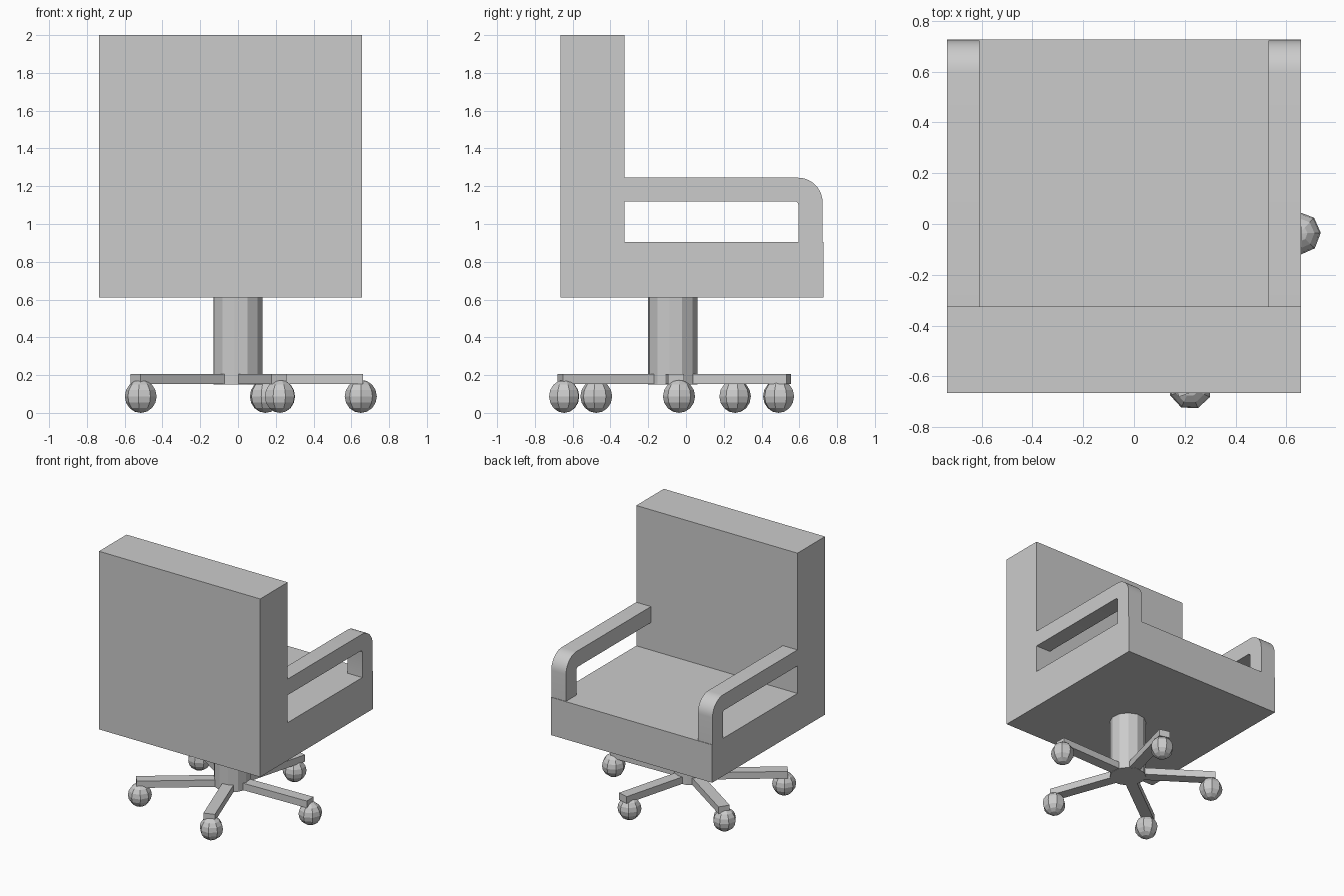
import bpy, bmesh
from math import sin, cos, pi, radians
from mathutils import Matrix, Vector

if "Cube" in bpy.data.objects:
    bpy.data.objects.remove(bpy.data.objects["Cube"])

X0, X1 = -0.735, 0.657          # body sides
ARM_W = 0.127
HUB = Vector((0, -0.07, 0))


def finish(name, bm, smooth=False):
    bmesh.ops.recalc_face_normals(bm, faces=bm.faces)
    mesh = bpy.data.meshes.new(name)
    bm.to_mesh(mesh)
    bm.free()
    ob = bpy.data.objects.new(name, mesh)
    bpy.context.collection.objects.link(ob)
    if smooth:
        bpy.ops.object.select_all(action='DESELECT')
        ob.select_set(True)
        bpy.context.view_layer.objects.active = ob
        bpy.ops.object.shade_smooth_by_angle(angle=radians(30))
    return ob


def extrude_x(name, profile, xa, xb, smooth=False):
    """Extrude a (y, z) outline from xa to xb."""
    bm = bmesh.new()
    face = bm.faces.new([bm.verts.new((xa, y, z)) for y, z in profile])
    ext = bmesh.ops.extrude_face_region(bm, geom=[face])
    verts = [g for g in ext['geom'] if isinstance(g, bmesh.types.BMVert)]
    bmesh.ops.translate(bm, verts=verts, vec=(xb - xa, 0, 0))
    return finish(name, bm, smooth)


def arc(cy, cz, r, n, a0, a1):
    return [(cy + r * cos(a0 + (a1 - a0) * i / n),
             cz + r * sin(a0 + (a1 - a0) * i / n)) for i in range(n + 1)]


# Seat and backrest in one L-shaped block
extrude_x("seat_and_back", [(-0.665, 0.61), (0.727, 0.61), (0.727, 0.905),
                            (-0.325, 0.905), (-0.325, 2.0), (-0.665, 2.0)], X0, X1)

# Armrests: bar with a rounded front corner and a post down to the seat
arm = ([(-0.325, 1.12)] + arc(0.575, 1.1, 0.02, 4, pi / 2, 0) + [(0.595, 0.905), (0.723, 0.905)]
       + arc(0.593, 1.115, 0.13, 10, 0, pi / 2) + [(-0.325, 1.245)])
extrude_x("left_armrest", arm, X0, X0 + ARM_W, True)
extrude_x("right_armrest", arm, X1 - ARM_W, X1, True)

# Column
bm = bmesh.new()
bmesh.ops.create_cone(bm, cap_ends=True, segments=12, radius1=0.132, radius2=0.132, depth=0.46,
                      matrix=Matrix.Translation(HUB + Vector((0, 0, 0.38)))
                      @ Matrix.Rotation(radians(-8), 4, 'Z'))
finish("column", bm)

# Five base legs: angle, length, caster position
legs = [(1.5, 0.66, (0.65, -0.037)), (75, 0.636, (0.145, 0.49)), (146, 0.64, (-0.515, 0.26)),
        (217, 0.68, (-0.515, -0.475)), (290, 0.634, (0.222, -0.645))]
for i, (deg, length, (wx, wy)) in enumerate(legs, 1):
    rot = Matrix.Rotation(radians(deg), 4, 'Z')
    bm = bmesh.new()
    bmesh.ops.create_cube(bm, size=1, matrix=Matrix.Translation(HUB) @ rot
                          @ Matrix.Translation(((length + 0.06) / 2, 0, 0.179))
                          @ Matrix.Diagonal((length - 0.06, 0.085, 0.054, 1)))
    finish(f"base_leg_{i}", bm)

    # Faceted ball caster
    bm = bmesh.new()
    bmesh.ops.create_uvsphere(bm, u_segments=8, v_segments=8, radius=1,
                              matrix=Matrix.Translation((wx, wy, 0.0875)) @ rot
                              @ Matrix.Diagonal((0.085, 0.085, 0.0875, 1)))
    finish(f"caster_{i}", bm)
